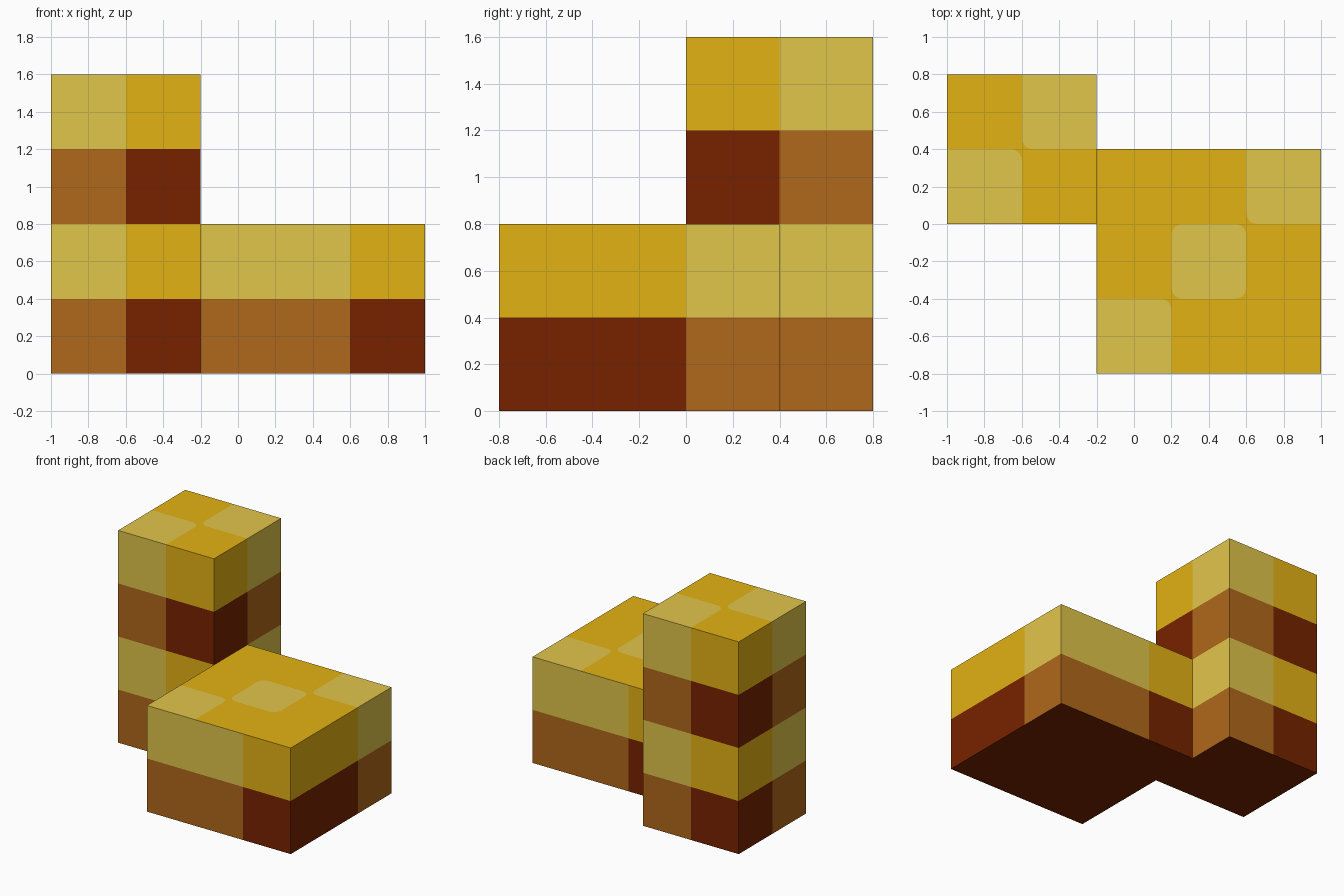
import bpy, bmesh, math
from mathutils import Vector

if "Cube" in bpy.data.objects:
    bpy.data.objects.remove(bpy.data.objects["Cube"], do_unlink=True)

CELL = 0.4      # edge of one colour tile
ROUND = 0.06    # corner radius of the pale top tiles
ARC = 5         # segments per rounded corner


def material(name, rgb):
    m = bpy.data.materials.new(name)
    m.use_nodes = True
    m.diffuse_color = (*rgb, 1)
    bsdf = next(n for n in m.node_tree.nodes if n.type == 'BSDF_PRINCIPLED')
    bsdf.inputs["Base Color"].default_value = (*rgb, 1)
    bsdf.inputs["Roughness"].default_value = 0.8
    return m


# Linear colours
MATS = [material("gold", (0.773, 0.445, 0.007)),
        material("pale khaki", (0.755, 0.562, 0.069)),
        material("dark brown", (0.187, 0.0165, 0.0)),
        material("light brown", (0.433, 0.139, 0.0105))]
GOLD, KHAKI, DARK, BROWN = range(4)


def tiled_block(name, x0, y0, n, layers):
    """Box of n x n x layers tiles, standing on the ground."""
    bm = bmesh.new()
    size, top = n * CELL, layers * CELL

    def face(points, mat):
        bm.faces.new([bm.verts.new(p) for p in points]).material_index = mat

    # Walls, walked counter-clockwise from the front left corner
    corner = Vector((x0, y0, 0))
    step = Vector((CELL, 0, 0))
    up = Vector((0, 0, CELL))
    for side in range(4):
        for i in range(n):
            pale = (i < n - 1) if side % 2 == 0 else (i == n - 1)
            for k in range(layers):
                p = corner + step * i + up * k
                bands = (DARK, BROWN) if k % 2 == 0 else (GOLD, KHAKI)
                face([p, p + step, p + step + up, p + up], bands[pale])
        corner = corner + step * n
        step = Vector((-step.y, step.x, 0))

    # Top: pale tiles on the diagonal, rounded where they meet gold inside
    for i in range(n):
        for j in range(n):
            xy = [(i, j), (i + 1, j), (i + 1, j + 1), (i, j + 1)]
            pts = [Vector((x0 + a * CELL, y0 + b * CELL, top)) for a, b in xy]
            if i != j:
                face(pts, GOLD)
                continue
            outline = []
            for q, (a, b) in enumerate(xy):
                if not (0 < a < n and 0 < b < n):
                    outline.append(pts[q])
                    continue
                to_prev = (pts[q - 1] - pts[q]).normalized() * ROUND
                to_next = (pts[(q + 1) % 4] - pts[q]).normalized() * ROUND
                arc = []
                for s in range(ARC + 1):
                    t = math.pi / 2 * s / ARC
                    arc.append(pts[q] + to_prev * (1 - math.sin(t))
                               + to_next * (1 - math.cos(t)))
                outline += arc
                face([pts[q]] + arc[::-1], GOLD)
            face(outline, KHAKI)

    # Underside
    face([(x0, y0, 0), (x0, y0 + size, 0),
          (x0 + size, y0 + size, 0), (x0 + size, y0, 0)], DARK)

    bmesh.ops.remove_doubles(bm, verts=bm.verts[:], dist=1e-5)
    mesh = bpy.data.meshes.new(name)
    bm.to_mesh(mesh)
    bm.free()
    for m in MATS:
        mesh.materials.append(m)
    obj = bpy.data.objects.new(name, mesh)
    bpy.context.collection.objects.link(obj)
    return obj


tiled_block("tall_tower", -1.0, 0.0, 2, 4)
tiled_block("low_block", -0.2, -0.8, 3, 2)
